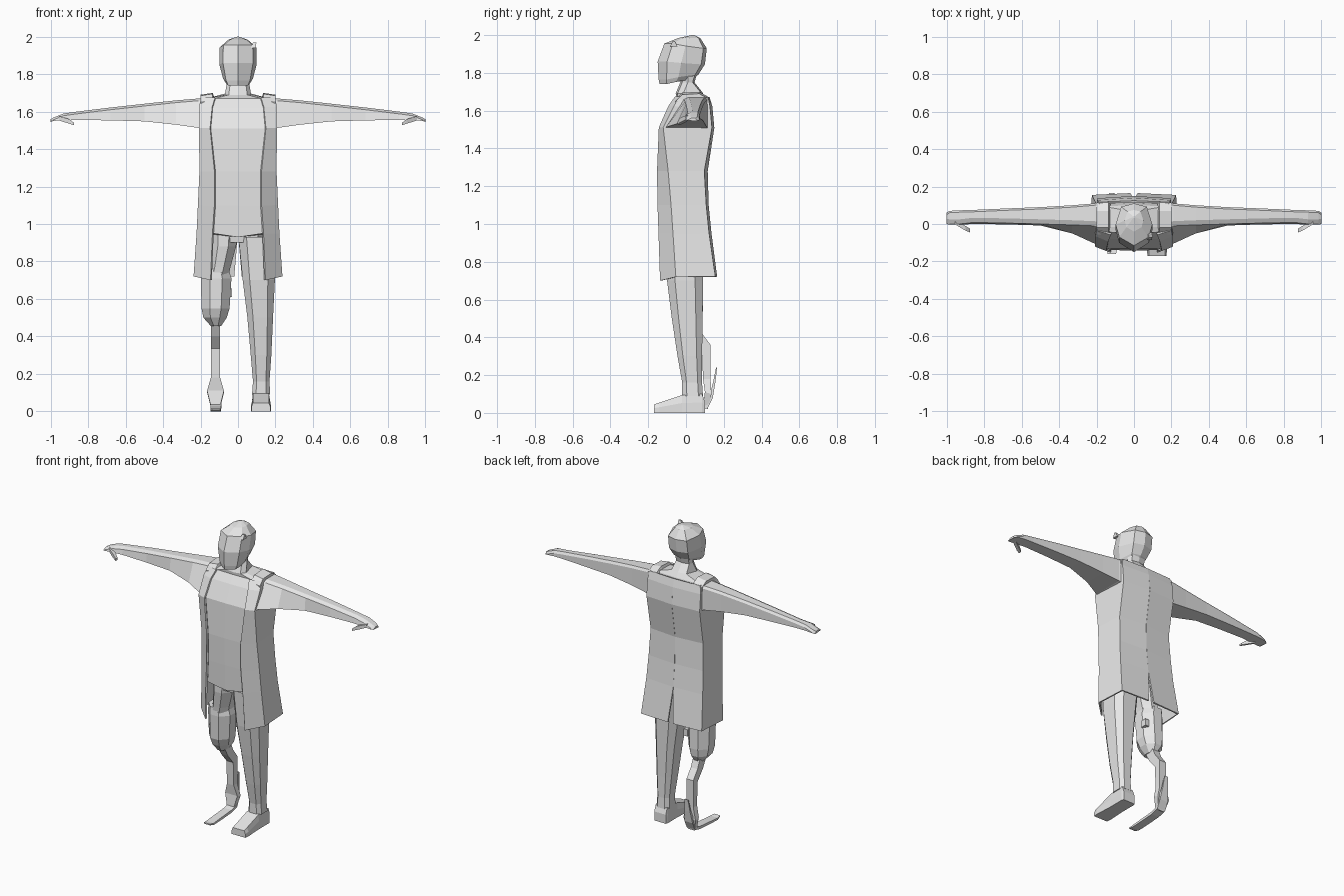
import bpy, bmesh

grey = bpy.data.materials.new("light_grey")
grey.diffuse_color = (0.8, 0.8, 0.8, 1)


def loft(name, rings, closed=True, mirror=False, thick=0):
    """Skin a list of equal-length point rings; cap the ends when closed."""
    bm = bmesh.new()
    vs = [[bm.verts.new(p) for p in r] for r in rings]
    n = len(rings[0])
    for a, b in zip(vs, vs[1:]):
        for i in range(n if closed else n - 1):
            j = (i + 1) % n
            bm.faces.new((a[i], a[j], b[j], b[i]))
    if closed:
        bm.faces.new(vs[0][::-1])
        bm.faces.new(vs[-1])
        bmesh.ops.recalc_face_normals(bm, faces=bm.faces)
    me = bpy.data.meshes.new(name)
    bm.to_mesh(me)
    bm.free()
    ob = bpy.data.objects.new(name, me)
    bpy.context.collection.objects.link(ob)
    me.materials.append(grey)
    if thick:
        s = ob.modifiers.new("thickness", 'SOLIDIFY')
        s.thickness, s.offset = thick, -1
    if mirror:
        ob.modifiers.new("mirror", 'MIRROR')
    return ob


def sym(half):
    """Complete a half ring whose first and last points lie on x = 0."""
    return half + [(-x, y, z) for x, y, z in half[-2:0:-1]]


def rect(x0, x1, y0, y1, z, z2=None):
    """Horizontal rectangle; z2 is the height of its back edge."""
    b = z if z2 is None else z2
    return [(x0, y0, z), (x1, y0, z), (x1, y1, b), (x0, y1, b)]


def octo(x0, x1, y0, y1, z, c=0.3):
    """Rectangle with cut corners."""
    cx, cy = (x1 - x0) * c, (y1 - y0) * c
    return [(x0 + cx, y0, z), (x1 - cx, y0, z), (x1, y0 + cy, z), (x1, y1 - cy, z),
            (x1 - cx, y1, z), (x0 + cx, y1, z), (x0, y1 - cy, z), (x0, y0 + cy, z)]


# Head: front height, back height, front y, back y, half width
head = []
for zf, zb, yf, yb, w in [(1.74, 1.765, -.14, .035, .065), (1.765, 1.79, -.145, .065, .08),
                          (1.86, 1.845, -.15, .10, .10), (1.955, 1.93, -.115, .11, .098),
                          (1.985, 1.985, -.04, .075, .05)]:
    zm = (zf + zb) / 2
    d = yb - yf
    head.append(sym([(0, yf, zf), (w * .8, yf + .2 * d, zf), (w, yf + .5 * d, zm),
                     (w * .7, yb - .08 * d, zb), (0, yb, zb)]))
head.append([(x * .1, .035 + y * .1, 2.0) for x, y, z in head[-1]])
loft("head", head)
loft("ear_piece", [rect(.07, .095, -.085, -.045, 1.94), rect(.08, .098, -.07, -.06, 1.97)])

# Coat rows: height, inner edge x/y, outer corner x/y, back corner y, back centre y
rows = [(1.67, .12, -.05, .19, -.03, .11, .115), (1.62, .135, -.085, .20, -.06, .12, .13),
        (1.51, .145, -.135, .20, -.115, .13, .14), (1.28, .12, -.145, .197, -.09, .09, .105),
        (1.10, .12, -.143, .205, -.075, .10, .11), (.95, .13, -.138, .212, -.065, .115, .125),
        (.72, .14, -.13, .228, -.05, .148, .155)]
loft("coat", [[(xi, yi, z - (.02 if z < .8 else 0)), (xo, yo, z), (xo - .01, yb, z),
               (.02 if z < .8 else 0, yc, z)]
              for z, xi, yi, xo, yo, yb, yc in rows], closed=False, mirror=True, thick=.01)

# Shirt with neck, fitted inside the coat
shirt = [sym([(0, yi + .003, z), (xi + .003, yi + .006, z), (xo - .022, yo + .015, z),
              (xo - .022, yb - .015, z), (0, yc - .015, z)])
         for z, xi, yi, xo, yo, yb, yc in rows[5::-1]]
shirt[0] = [(x, y, .93 if abs(x) < .01 else z) for x, y, z in shirt[0]]
for w, yf, yb, zf, zb in [(.07, -.055, .085, 1.69, 1.70), (.06, -.03, .045, 1.75, 1.75),
                          (.06, -.03, .06, 1.80, 1.80)]:
    shirt.append(sym([(0, yf, zf), (w * .7, yf + .01, zf), (w, yf + .04, zf),
                      (w * .8, yb - .01, zb), (0, yb, zb)]))
loft("shirt_and_neck", shirt)

# Raised shoulder straps
loft("shoulder_strap", [[(.125, y, z - .03), (.20, y, z - .04), (.20, y, z - .01), (.135, y, z)]
                        for y, z in [(-.055, 1.66), (-.02, 1.695), (.07, 1.70), (.115, 1.675)]],
     mirror=True)

# Arms: x, bottom, top, lower front y, upper front y, back y
arm = [(.17, 1.50, 1.67, -.115, -.02, .12), (.21, 1.513, 1.67, -.105, -.01, .11),
       (.33, 1.53, 1.66, -.05, -.005, .10), (.50, 1.548, 1.642, -.008, 0, .09),
       (.68, 1.553, 1.622, -.002, .005, .083), (.86, 1.556, 1.60, 0, .008, .075),
       (.93, 1.555, 1.59, -.004, 0, .073), (.985, 1.55, 1.568, -.004, 0, .07),
       (1.0, 1.55, 1.56, 0, .002, .06)]
loft("arm", [[(x, lf, b), (x, uf, t - .012), (x, uf + .025, t), (x, yb - .01, t),
              (x, yb, t - .015), (x, yb, b)] for x, b, t, lf, uf, yb in arm], mirror=True)
loft("thumb", [[(x, y0, z0), (x, y1, z0), (x, y1, z1), (x, y0, z1)] for x, y0, y1, z0, z1 in
               [(.955, -.002, .02, 1.553, 1.575), (.90, -.035, -.01, 1.535, 1.56),
                (.875, -.045, -.025, 1.527, 1.54)]], mirror=True)

# Hips and the whole leg
loft("hips", [octo(-.14, .17, -.10, .09, .97, .15), octo(-.08, .12, -.09, .085, .90, .15)])
loft("leg", [octo(x0, x1, yf, yb, z, .22) for x0, x1, yf, yb, z in
             [(.003, .195, -.11, .10, .93), (.025, .197, -.10, .09, .70),
              (.05, .187, -.075, .088, .50), (.068, .178, -.045, .085, .30),
              (.08, .168, -.02, .085, .16), (.075, .172, -.02, .09, .09)]])
loft("foot", [[(.075 - d, y, 0), (.17 + d, y, 0), (.17 + d, y, z * .55), (.165, y, z), (.08, y, z),
               (.075 - d, y, z * .55)] for y, z, d in
              [(-.17, .045, .003), (-.14, .055, .006), (-.02, .095, 0), (.085, .10, 0),
               (.10, .06, -.005)]])

# Thigh stump, flared socket and its buckle
loft("thigh", [octo(x0, x1, yf, yb, z) for x0, x1, yf, yb, z in
               [(-.15, -.003, -.10, .09, .95), (-.15, -.01, -.10, .085, .88),
                (-.16, -.04, -.085, .075, .77), (-.18, -.06, -.075, .07, .68)]])
loft("socket", [octo(x0, x1, yf, yb, z) for x0, x1, yf, yb, z in
                [(-.195, -.05, -.08, .08, .76), (-.198, -.035, -.085, .085, .71),
                 (-.195, -.045, -.08, .09, .55), (-.185, -.06, -.06, .085, .50),
                 (-.145, -.09, -.03, .06, .455)]])
loft("buckle", [rect(-.06, -.032, .03, .07, .61), rect(-.06, -.032, .03, .07, .655)])

# Shank bending backwards, then the sprung blade with its heel spur
loft("shank", [rect(x0, x1, yf, yb, z, z2) for x0, x1, yf, yb, z, z2 in
               [(-.145, -.095, -.01, .05, .47, .50), (-.145, -.095, .03, .085, .40, .42),
                (-.145, -.095, .085, .13, .335, .36), (-.145, -.095, .09, .13, .18, .18),
                (-.165, -.075, .10, .135, .11, .10), (-.145, -.095, .09, .115, .03, .02)]])
blade = [(.165, .25, .012, .006), (.155, .17, .02, .012), (.142, .09, .03, .016),
         (.115, .035, .03, .018), (.06, .02, .028, .018), (-.06, .012, .028, .016),
         (-.13, .01, .028, .012), (-.16, .018, .022, .008)]
loft("blade", [[(-.118 - w, y, z), (-.118 + w, y, z),
                (-.118 + w, y - (t if z > .05 else 0), z + (t if z < .1 else 0)),
                (-.118 - w, y - (t if z > .05 else 0), z + (t if z < .1 else 0))]
               for y, z, w, t in blade])

# Set the lowest point on the ground
for ob in bpy.data.objects:
    if ob.name == "blade":
        ob.location.z = -.01
